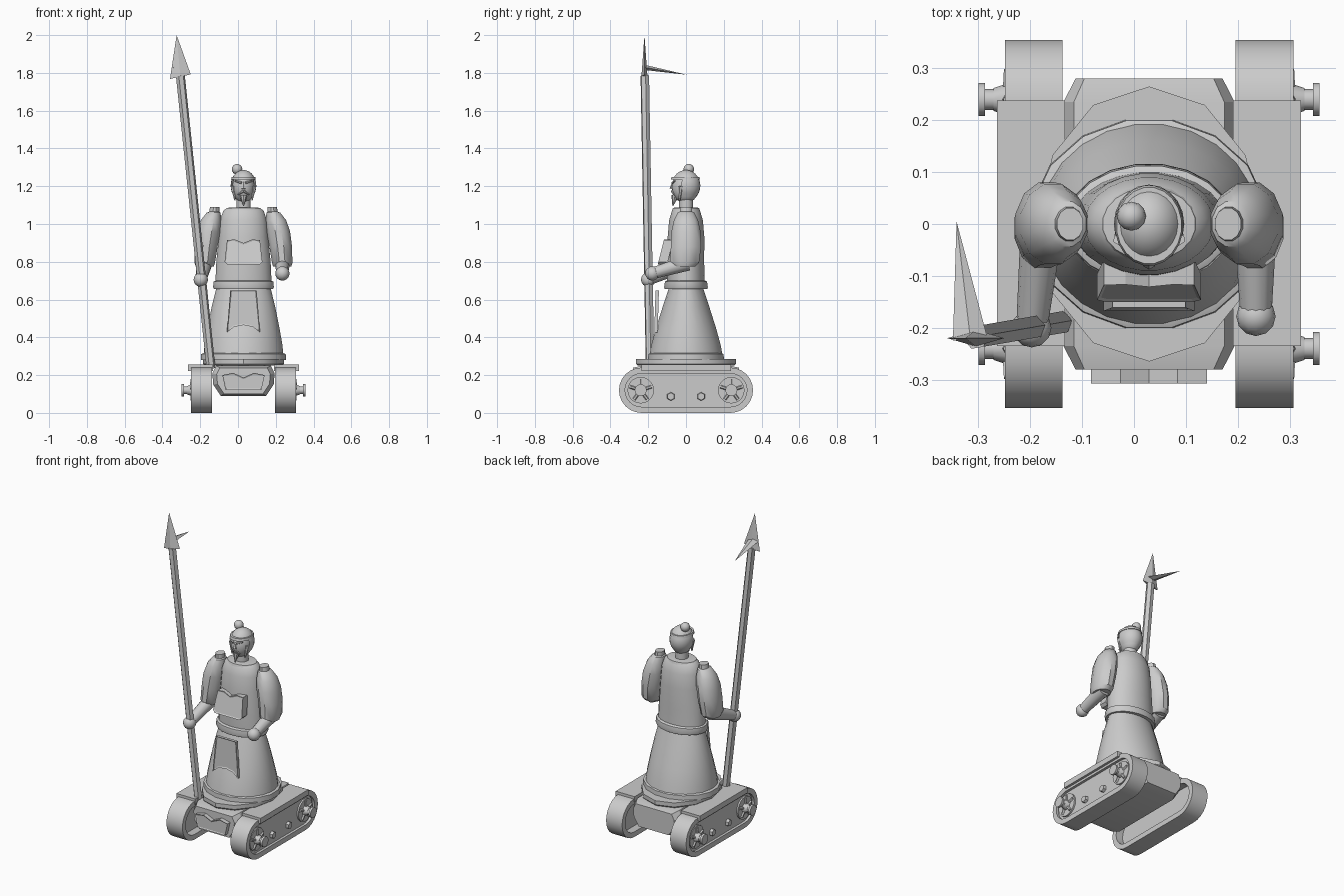
import bpy, bmesh, math
from mathutils import Vector, Matrix

if "Cube" in bpy.data.objects:
    bpy.data.objects.remove(bpy.data.objects["Cube"])

grey = bpy.data.materials.new("light grey")
grey.use_nodes = True
grey.diffuse_color = (0.6, 0.6, 0.6, 1)
grey.node_tree.nodes["Principled BSDF"].inputs["Base Color"].default_value = grey.diffuse_color
CX = 0.029  # middle of the figure and its carriage


def finish(name, bm, angle=35):
    bmesh.ops.recalc_face_normals(bm, faces=bm.faces[:])
    mesh = bpy.data.meshes.new(name)
    bm.to_mesh(mesh)
    bm.free()
    mesh.materials.append(grey)
    obj = bpy.data.objects.new(name, mesh)
    bpy.context.collection.objects.link(obj)
    bpy.ops.object.select_all(action='DESELECT')
    obj.select_set(True)
    bpy.context.view_layer.objects.active = obj
    bpy.ops.object.shade_smooth_by_angle(angle=math.radians(angle))
    return obj


def bridge(name, loops, angle=35, closed=False):
    """Skin a row of equal point loops; cap the ends, or join last to first."""
    bm = bmesh.new()
    rows = [[bm.verts.new(p) for p in loop] for loop in loops]
    pairs = list(zip(rows, rows[1:])) + ([(rows[-1], rows[0])] if closed else [])
    n = len(rows[0])
    for a, b in pairs:
        for i in range(n):
            j = (i + 1) % n
            bm.faces.new((a[i], a[j], b[j], b[i]))
    if not closed:
        bm.faces.new(rows[0])
        bm.faces.new(rows[-1])
    return finish(name, bm, angle)


def loft(name, rings, n=16, turn=0.5, angle=35):
    """Elliptical rings given as z, rx, ry, centre x, centre y."""
    turns = [2 * math.pi * (i + turn) / n for i in range(n)]
    return bridge(name, [[(x + rx * math.sin(t), y + ry * math.cos(t), z) for t in turns]
                         for z, rx, ry, x, y in rings], angle)


def tube(name, a, b, r1, r2=None, n=12, angle=35):
    a, b = Vector(a), Vector(b)
    bm = bmesh.new()
    turn = (b - a).to_track_quat('Z', 'Y').to_matrix().to_4x4()
    bmesh.ops.create_cone(bm, cap_ends=True, segments=n, radius1=r1,
                          radius2=r1 if r2 is None else r2, depth=(b - a).length,
                          matrix=Matrix.Translation((a + b) / 2) @ turn)
    return finish(name, bm, angle)


def ball(name, at, size, u=16, v=10, keep=None):
    bm = bmesh.new()
    bmesh.ops.create_uvsphere(bm, u_segments=u, v_segments=v, radius=1)
    if keep:
        drop = [f for f in bm.faces if not keep(f.calc_center_median())]
        bmesh.ops.delete(bm, geom=drop, context='FACES')
    bmesh.ops.transform(bm, verts=bm.verts[:], matrix=Matrix.Translation(at) @ Matrix.Diagonal((*size, 1)))
    return finish(name, bm, 50)


def box(name, lo, hi):
    outline = [(lo[0], lo[1]), (hi[0], lo[1]), (hi[0], hi[1]), (lo[0], hi[1])]
    return bridge(name, [[(x, y, z) for x, y in outline] for z in (lo[2], hi[2])])


def plate(name, half, y, thick, lean=0.0):
    """Symmetric plate from its +x half outline, top to bottom, with a raised rim."""
    pts = half + [(-x, z) for x, z in reversed(half) if x > 0]
    base = min(z for _, z in half)
    bm = bmesh.new()
    face = bm.faces.new([bm.verts.new((CX + x, y + lean * (z - base), z)) for x, z in pts])
    back = bmesh.ops.extrude_face_region(bm, geom=[face])["geom"]
    bmesh.ops.translate(bm, vec=(0, thick, 0), verts=[v for v in back if isinstance(v, bmesh.types.BMVert)])
    bmesh.ops.recalc_face_normals(bm, faces=bm.faces[:])
    bm.faces.ensure_lookup_table()
    front = min(bm.faces, key=lambda f: f.calc_center_median().y)
    bmesh.ops.inset_region(bm, faces=[front], thickness=0.008, depth=-0.004)
    return finish(name, bm, 20)


def stadium(x, r, reach=0.235, n=12):
    pts = []
    for side in (1, -1):
        for i in range(n + 1):
            t = math.pi * i / n
            pts.append((x, side * (reach + r * math.sin(t)), 0.12 + side * r * math.cos(t)))
    return pts


# Tracked carriage
for s, tag in ((1, "left"), (-1, "right")):
    X = lambda d: CX + s * d
    inner, outer = X(0.167), X(0.278)
    bridge(tag + "_track", [stadium(inner, 0.12), stadium(outer, 0.12),
                            stadium(outer, 0.088), stadium(inner, 0.088)], closed=True)
    bridge(tag + "_track_web", [stadium(X(0.215), 0.09), stadium(X(0.262), 0.09)])
    fender = sorted((X(0.162), X(0.293)))
    box(tag + "_fender", (fender[0], -0.235, 0.222), (fender[1], 0.238, 0.256))
    for y in (-0.24, 0.24):
        tube(tag + "_wheel_rim", (X(0.25), y, 0.12), (X(0.272), y, 0.12), 0.07, n=20)
        tube(tag + "_wheel_hub", (X(0.26), y, 0.12), (X(0.30), y, 0.12), 0.035, 0.022)
        tube(tag + "_axle", (X(0.28), y, 0.12), (X(0.32), y, 0.12), 0.02)
        tube(tag + "_axle_cap", (X(0.316), y, 0.12), (X(0.329), y, 0.12), 0.032)
        for k in range(5):
            t = math.tau * k / 5
            tip = (X(0.272), y + 0.06 * math.sin(t), 0.12 + 0.06 * math.cos(t))
            tube(tag + "_spoke", (X(0.275), y, 0.12), tip, 0.009, n=6)
    for y in (-0.08, 0.08):
        tube(tag + "_roller", (X(0.25), y, 0.087), (X(0.28), y, 0.087), 0.025, 0.02, n=6)

hull = [(0.145, 0.25), (0.165, 0.21), (0.16, 0.15), (0.12, 0.09)]
hull += [(-x, z) for x, z in reversed(hull)]
bridge("hull", [[(CX + x * k, y, 0.17 + (z - 0.17) * k) for x, z in hull]
                for y, k in ((-0.28, 0.86), (-0.235, 1), (0.235, 1), (0.28, 0.86))], 15)
plate("hull_front_panel", [(0, 0.187), (0.055, 0.212), (0.112, 0.2), (0.095, 0.122)], -0.307, 0.035)

# Robe
loft("robe_base", [(0.25, 0.205, 0.255, CX, 0), (0.26, 0.215, 0.265, CX, 0),
                   (0.285, 0.215, 0.265, CX, 0)], 12, 0)
loft("robe_hem", [(0.28, 0.23, 0.205, CX, 0), (0.312, 0.228, 0.203, CX, 0), (0.318, 0.21, 0.19, CX, 0)])
loft("skirt", [(0.28, 0.215, 0.2, CX, 0), (0.36, 0.208, 0.185, CX, 0), (0.45, 0.192, 0.16, CX, 0),
               (0.56, 0.17, 0.125, CX, 0), (0.66, 0.145, 0.092, CX, 0)], 24)
loft("belt", [(0.655, 0.158, 0.114, CX, 0), (0.665, 0.163, 0.117, CX, 0),
              (0.695, 0.16, 0.113, CX, 0), (0.702, 0.145, 0.1, CX, 0)], 20)
loft("torso", [(0.69, 0.15, 0.1, CX, 0), (0.8, 0.145, 0.1, CX, -0.003), (0.93, 0.132, 0.098, CX, 0),
               (1.02, 0.125, 0.09, CX, 0), (1.07, 0.108, 0.075, CX, 0), (1.083, 0.09, 0.066, CX, 0)], 24)
loft("collar", [(1.07, 0.098, 0.075, CX, 0), (1.085, 0.09, 0.07, CX, 0), (1.088, 0.065, 0.055, CX, 0)], 20)
plate("chest_plate", [(0, 0.9), (0.045, 0.918), (0.087, 0.915), (0.1, 0.8), (0.085, 0.785)], -0.15, 0.05, 0.25)
plate("apron", [(0.07, 0.648), (0.088, 0.425), (0.05, 0.455), (0, 0.465)], -0.168, 0.018, 0.03)

# Head
HEAD = (CX, -0.003, 1.195)
tube("neck", (CX, 0, 1.06), (CX, 0, 1.16), 0.038, n=16)
ball("head", HEAD, (0.06, 0.072, 0.085), 20, 14)
ball("hair", (CX, 0, 1.203), (0.068, 0.076, 0.083), 20, 14,
     lambda c: c.z > 0.5 or (c.y > -0.3 and c.z > -0.65))
loft("headband", [(1.235, 0.066, 0.078, CX, -0.003), (1.25, 0.063, 0.074, CX, -0.003)], 20)
ball("hair_bun", (-0.005, 0.015, 1.29), (0.028, 0.028, 0.028), 12, 8)
tube("nose", (CX, -0.075, 1.185), (CX, -0.066, 1.225), 0.013, 0.004, 6)
tube("beard", (CX, -0.058, 1.15), (CX, -0.07, 1.095), 0.02, 0.002, 8)
for s, tag in ((1, "left"), (-1, "right")):
    tube(tag + "_brow", (CX + s * 0.01, -0.072, 1.218), (CX + s * 0.045, -0.058, 1.228), 0.007, 0.004, 6)
    tube(tag + "_moustache", (CX, -0.074, 1.175), (CX + s * 0.03, -0.066, 1.155), 0.007, 0.003, 6)
    tube(tag + "_sideburn", (CX + s * 0.056, -0.028, 1.2), (CX + s * 0.045, -0.035, 1.125), 0.014, 0.004, 6)

# Arms
hands = {"left": (0.235, -0.178, 0.738), "right": (-0.197, -0.2, 0.705)}
for s, tag in ((1, "left"), (-1, "right")):
    A = lambda d: CX + s * d
    loft(tag + "_sleeve", [(0.775, 0.05, 0.06, A(0.205), -0.01), (0.795, 0.056, 0.08, A(0.205), -0.008),
                           (0.88, 0.062, 0.083, A(0.197), 0), (0.96, 0.064, 0.08, A(0.185), 0),
                           (1.02, 0.056, 0.066, A(0.172), 0), (1.06, 0.038, 0.045, A(0.158), 0),
                           (1.065, 0.028, 0.034, A(0.154), 0), (1.09, 0.026, 0.032, A(0.152), 0)], 12)
    tube(tag + "_forearm", (A(0.205), 0.01, 0.795), hands[tag], 0.042, 0.03)
    ball(tag + "_hand", hands[tag], (0.038, 0.038, 0.038), 12, 8)

# Spear
tube("spear_shaft", (-0.143, -0.19, 0.235), (-0.305, -0.218, 1.785), 0.024, n=6, angle=20)
bm = bmesh.new()
bmesh.ops.create_cone(bm, cap_ends=True, segments=4, radius1=1, radius2=0, depth=1)
for v in bm.verts:
    k = v.co.z + 0.5
    v.co = (-0.305 - 0.02 * k + 0.055 * v.co.x, -0.22 + 0.016 * v.co.y, 1.78 + 0.22 * k + 0.012 * v.co.x * (1 - k))
finish("spear_point", bm, 20)
bm = bmesh.new()
bmesh.ops.create_cone(bm, cap_ends=True, segments=4, radius1=1, radius2=0, depth=1)
for v in bm.verts:
    k = v.co.z + 0.5
    v.co = (-0.315 - 0.027 * k + 0.034 * v.co.x, -0.225 + 0.23 * k, 1.83 - 0.04 * k + 0.014 * v.co.y)
finish("spear_side_blade", bm, 20)
